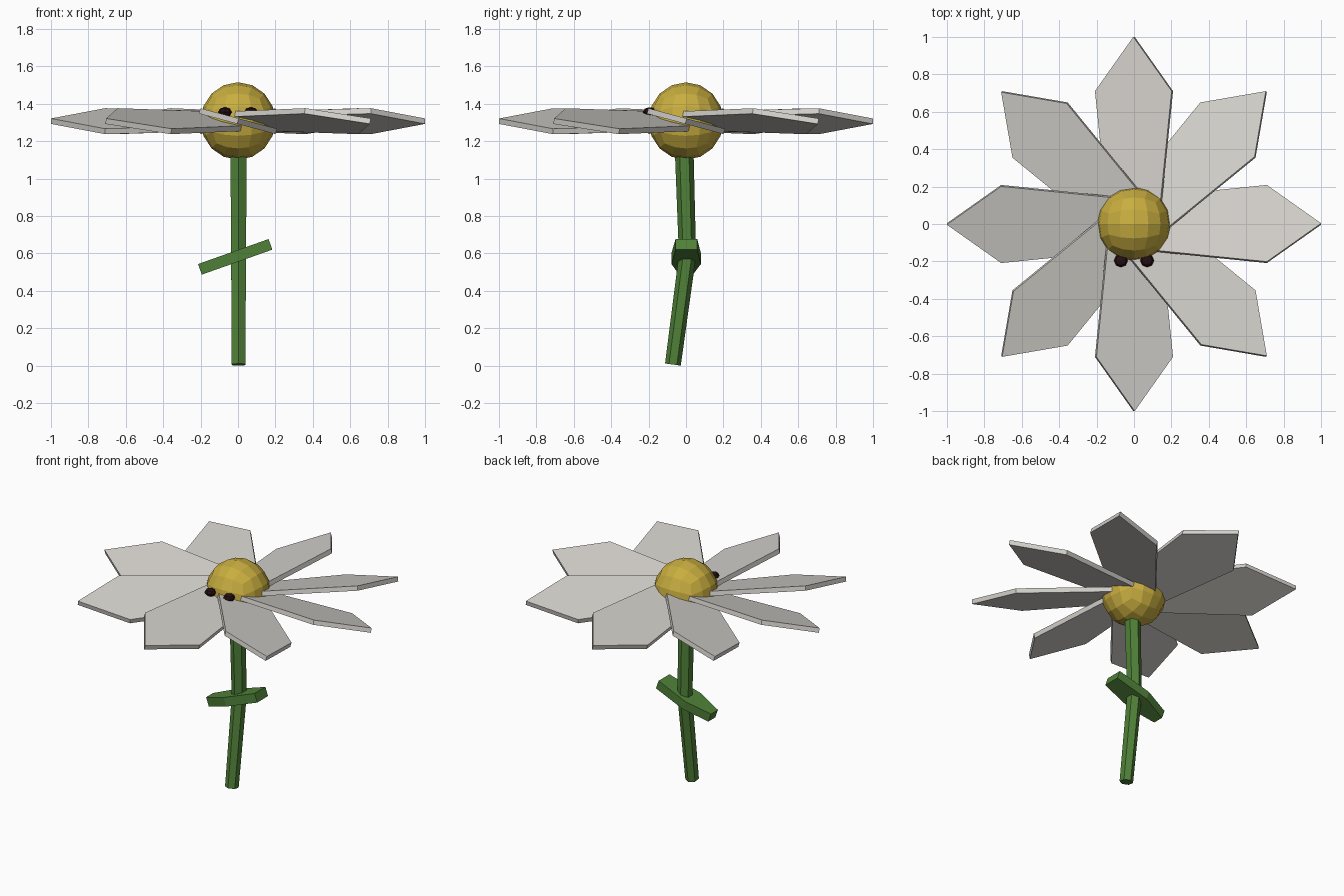
import bpy, bmesh, math
from mathutils import Matrix, Vector

if "Cube" in bpy.data.objects:
    bpy.data.objects.remove(bpy.data.objects["Cube"], do_unlink=True)


def material(name, rgb):
    mat = bpy.data.materials.new(name)
    mat.use_nodes = True
    color = (*rgb, 1.0)
    mat.diffuse_color = color
    mat.node_tree.nodes["Principled BSDF"].inputs["Base Color"].default_value = color
    return mat


white = material("petal white", (0.66, 0.64, 0.60))
yellow = material("pollen yellow", (0.58, 0.42, 0.05))
green = material("stem green", (0.08, 0.22, 0.04))
dark = material("eye dark brown", (0.02, 0.005, 0.006))


def finish(name, bm, mat, matrix=Matrix()):
    """Turn a bmesh into a flat shaded object placed by a matrix."""
    bmesh.ops.recalc_face_normals(bm, faces=bm.faces)
    mesh = bpy.data.meshes.new(name)
    bm.to_mesh(mesh)
    bm.free()
    mesh.materials.append(mat)
    obj = bpy.data.objects.new(name, mesh)
    obj.matrix_world = matrix
    bpy.context.scene.collection.objects.link(obj)
    return obj


def loft(rings):
    """Skin a stack of point rings and close both ends."""
    bm = bmesh.new()
    loops = [[bm.verts.new(p) for p in ring] for ring in rings]
    for a, b in zip(loops, loops[1:]):
        for i in range(len(a)):
            j = (i + 1) % len(a)
            bm.faces.new((a[i], a[j], b[j], b[i]))
    bm.faces.new(loops[0])
    bm.faces.new(loops[-1])
    return bm


def plate(outline, thickness):
    """Flat slab with a given outline, centred on its own plane."""
    h = thickness / 2
    return loft([[(x, y, z) for x, y in outline] for z in (-h, h)])


def quad_ball(cuts):
    """Unit ball made from an evenly divided cube."""
    bm = bmesh.new()
    bmesh.ops.create_cube(bm, size=2)
    bmesh.ops.subdivide_edges(bm, edges=bm.edges[:], cuts=cuts, use_grid_fill=True)
    for v in bm.verts:
        v.co = Vector([math.tan(c * math.pi / 4) for c in v.co]).normalized()
    return bm


# Petals: eight pointed plates, each twisted about its own length
petal = [(0.1, -0.148), (0.71, -0.212), (1.0, 0), (0.71, 0.212), (0.1, 0.148)]
twist = Matrix.Rotation(math.radians(-15), 4, "X")
for i in range(8):
    place = Matrix.Translation((0, 0, 1.307)) @ Matrix.Rotation(i * math.pi / 4, 4, "Z") @ twist
    finish(f"petal_{i + 1}", plate(petal, 0.03), white, place)

# Flower centre
finish("flower_centre", quad_ball(3), yellow,
       Matrix.LocRotScale((0, 0, 1.308), None, (0.2, 0.2, 0.207)))

# Eyes
for side, name in ((-1, "right_eye"), (1, "left_eye")):
    finish(name, quad_ball(1), dark,
           Matrix.LocRotScale((side * 0.07, -0.195, 1.355), None, (0.037, 0.036, 0.027)))

# Stem: bent six-sided rod, sections given as y, z, radius, slope
sections = [(-0.07, 0.006, 0.042, -0.14), (0.008, 0.59, 0.046, -0.07), (-0.01, 1.16, 0.05, 0)]
rings = []
for y, z, r, slope in sections:
    ring = []
    for k in range(6):
        a = math.pi / 2 + k * math.pi / 3
        ring.append((0.003 + r * math.cos(a), y + r * math.sin(a), z + slope * r * math.sin(a)))
    rings.append(ring)
finish("stem", loft(rings), green)

# Leaf: tapered slab crossing the stem, sloping up to the left side
leaf = [(-0.2, -0.037), (-0.03, -0.078), (0.2, -0.056),
        (0.2, 0.06), (-0.03, 0.08), (-0.2, 0.037)]
finish("leaf", plate(leaf, 0.06), green,
       Matrix.Translation((-0.015, 0, 0.582)) @ Matrix.Rotation(math.radians(-19.5), 4, "Y"))
